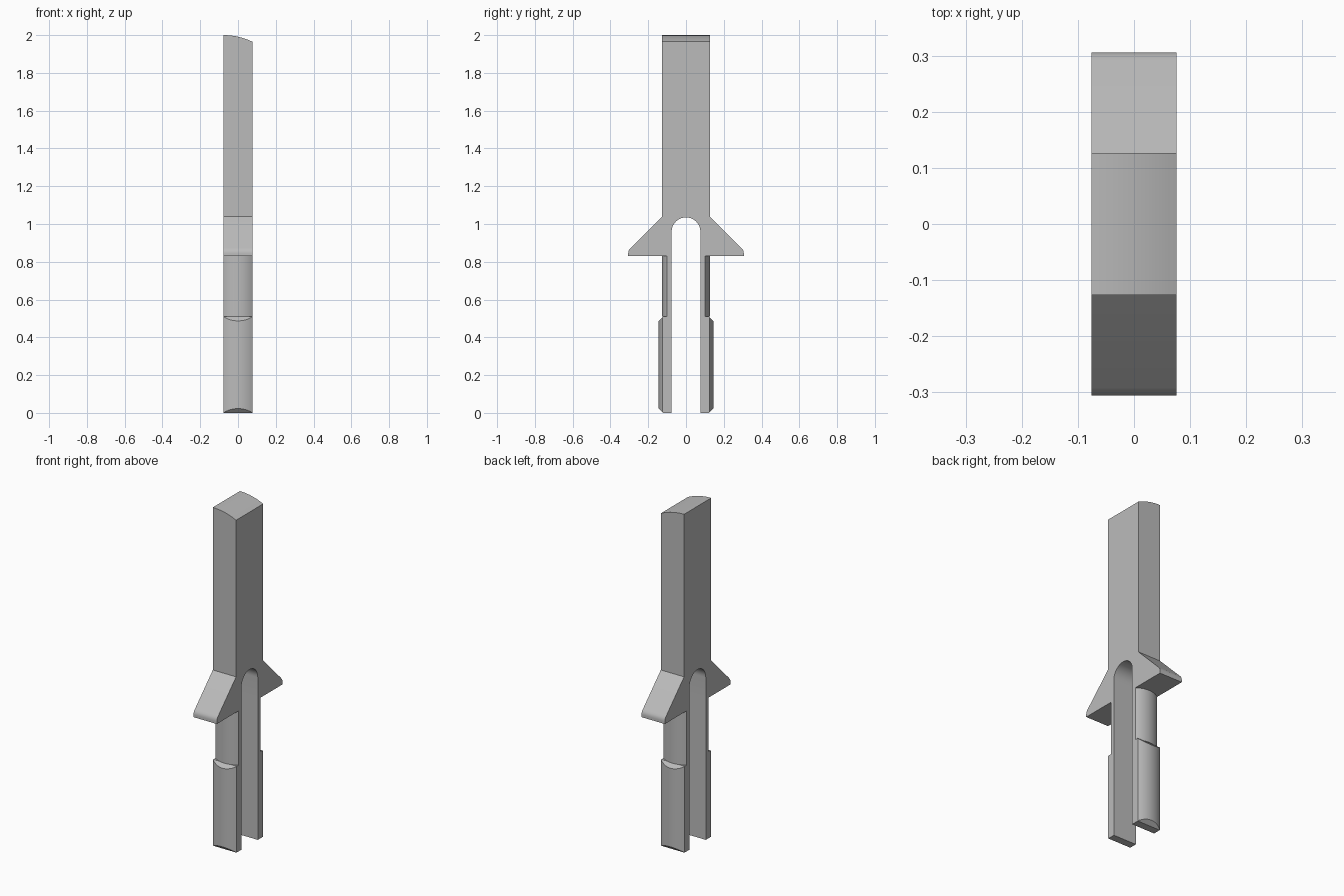
import bpy, bmesh
from math import sin, cos, asin, sqrt, pi
from mathutils import Vector

HALF_X = 0.076     # half thickness of the whole part
SLOT = 0.076       # half width of the slot between the prongs
BODY_Y = 0.1265    # half width of the shank
SHOULDER = 0.83    # underside of the barbs

cube = bpy.data.objects.get("Cube")
if cube:
    bpy.data.objects.remove(cube, do_unlink=True)

grey = bpy.data.materials.new("plain grey")
grey.use_nodes = True
colour = (0.5, 0.5, 0.5, 1)
grey.diffuse_color = colour
grey.node_tree.nodes["Principled BSDF"].inputs["Base Color"].default_value = colour


def prism(points, direction):
    """Extrude a closed planar outline into a solid."""
    bm = bmesh.new()
    face = bm.faces.new([bm.verts.new(p) for p in points])
    grown = bmesh.ops.extrude_face_region(bm, geom=[face], use_keep_orig=True)
    verts = [g for g in grown["geom"] if isinstance(g, bmesh.types.BMVert)]
    bmesh.ops.translate(bm, verts=verts, vec=direction)
    return bm


def slice_off(bm, point, normal):
    """Remove everything on the normal side of a plane and cap the cut."""
    geom = bm.verts[:] + bm.edges[:] + bm.faces[:]
    bmesh.ops.bisect_plane(bm, geom=geom, dist=1e-6, plane_co=point,
                           plane_no=Vector(normal).normalized(), clear_outer=True)
    rim = [e for e in bm.edges if e.is_boundary]
    if rim:
        bmesh.ops.holes_fill(bm, edges=rim, sides=0)


def finish(bm, name, mirrored=False):
    bmesh.ops.recalc_face_normals(bm, faces=bm.faces[:])
    mesh = bpy.data.meshes.new(name)
    bm.to_mesh(mesh)
    bm.free()
    mesh.materials.append(grey)
    obj = bpy.data.objects.new(name, mesh)
    bpy.context.collection.objects.link(obj)
    bpy.ops.object.select_all(action='DESELECT')
    obj.select_set(True)
    bpy.context.view_layer.objects.active = obj
    bpy.ops.object.shade_smooth_by_angle(angle=0.4)
    if mirrored:
        mod = obj.modifiers.new("both sides", 'MIRROR')
        mod.use_axis = (False, True, False)
        mod.use_mirror_merge = False


def prong_piece(radius, z0, z1):
    """Slab with a flat inner face and a round outer face."""
    a = asin(HALF_X / radius)
    steps = 16
    arc = [-a + 2 * a * i / steps for i in range(steps + 1)]
    outline = [(radius * sin(t), radius * cos(t), z0) for t in arc]
    outline += [(HALF_X, SLOT, z0), (-HALF_X, SLOT, z0)]
    return prism(outline, (0, 0, z1 - z0))


# Shank with barbs and an arched slot
side = [(BODY_Y, 2.01), (BODY_Y, 1.04), (0.292, 0.874), (0.3, 0.865),
        (0.305, 0.855), (0.306, 0.845), (0.306, SHOULDER), (SLOT, SHOULDER)]
spring = 1.035 - SLOT
arch = [(SLOT * cos(pi * i / 24), spring + SLOT * sin(pi * i / 24)) for i in range(25)]
profile = side + arch + [(-y, z) for y, z in reversed(side)]
body = prism([(-HALF_X, y, z) for y, z in profile], (2 * HALF_X, 0, 0))

# Curved top, falling towards the left side
drop, width, steps = 0.035, 2 * HALF_X, 10
big_r = (width ** 2 + drop ** 2) / (2 * drop)
sweep = asin(width / big_r)
for i in range(steps):
    t = sweep * (i + 0.5) / steps
    start = sweep * i / steps
    point = (-HALF_X + big_r * sin(start), 0, 2 - big_r * (1 - cos(start)))
    slice_off(body, point, (sin(t), 0, cos(t)))
finish(body, "barbed_shank")

# Narrow necks of the prongs
finish(prong_piece(0.127, 0.51, SHOULDER), "prong_necks", mirrored=True)

# Thicker prong ends with bevelled outer edges
tip = prong_piece(0.145, 0, 0.51)
slice_off(tip, (0, 0.122, 0), (0, 1, -1))
slice_off(tip, (0, 0.122, 0.51), (0, 1, 1))
finish(tip, "prong_ends", mirrored=True)
